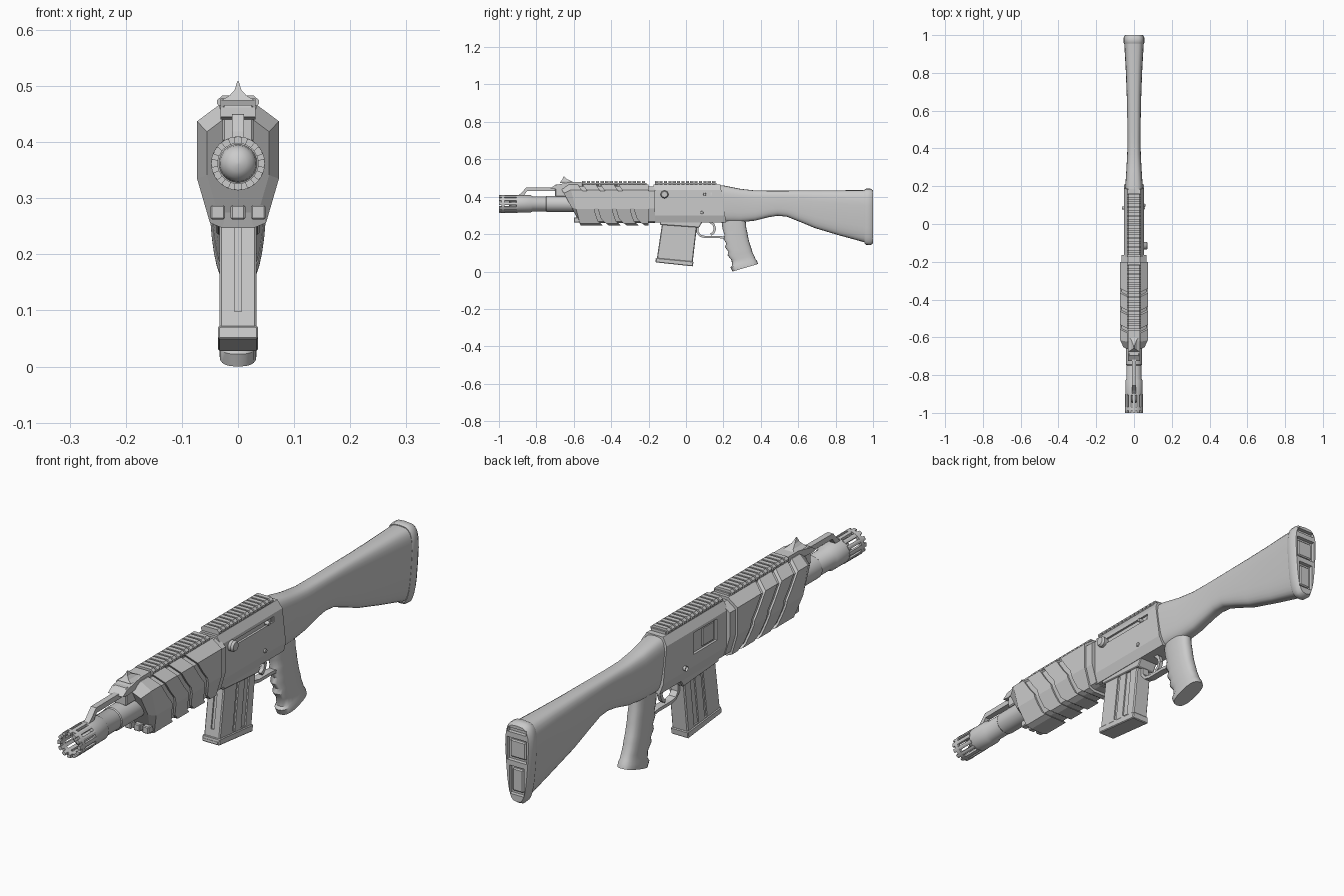
import bpy, bmesh, math
from mathutils import Vector

if "Cube" in bpy.data.objects:
    bpy.data.objects.remove(bpy.data.objects["Cube"])

BZ = 0.362  # bore height


def loft(name, rings, closed=False, smooth=None):
    """Skin equal-length rings of points; cap the ends unless closed into a loop."""
    bm = bmesh.new()
    vs = [[bm.verts.new(p) for p in r] for r in rings]
    n = len(rings[0])
    pairs = list(zip(vs, vs[1:])) + ([(vs[-1], vs[0])] if closed else [])
    for a, b in pairs:
        for i in range(n):
            j = (i + 1) % n
            bm.faces.new((a[i], a[j], b[j], b[i]))
    if not closed:
        bm.faces.new(vs[0])
        bm.faces.new(vs[-1])
    bmesh.ops.recalc_face_normals(bm, faces=bm.faces)
    me = bpy.data.meshes.new(name)
    bm.to_mesh(me)
    bm.free()
    ob = bpy.data.objects.new(name, me)
    bpy.context.collection.objects.link(ob)
    if smooth:
        bpy.ops.object.select_all(action='DESELECT')
        ob.select_set(True)
        bpy.context.view_layer.objects.active = ob
        bpy.ops.object.shade_smooth_by_angle(angle=math.radians(smooth))
    return ob


def prism(name, yz, x0, x1, bevel=0):
    ob = loft(name, [[(x, y, z) for y, z in yz] for x in (x0, x1)])
    if bevel:
        m = ob.modifiers.new("bevel", 'BEVEL')
        m.width, m.segments = bevel, 1
    return ob


def box(name, x0, x1, y0, y1, z0, z1, bevel=0):
    return prism(name, [(y0, z0), (y1, z0), (y1, z1), (y0, z1)], x0, x1, bevel)


def band(name, path, t, x0, x1):
    """Strip of thickness t following a side-view path."""
    pts = [Vector(p) for p in path]
    left, right = [], []
    for i, p in enumerate(pts):
        d = (pts[min(i + 1, len(pts) - 1)] - pts[max(i - 1, 0)]).normalized()
        nrm = Vector((-d.y, d.x)) * t / 2
        left.append(p + nrm)
        right.append(p - nrm)
    return prism(name, left + right[::-1], x0, x1)


def lathe(name, prof, n=32, closed=False):
    rings = [[(r * math.sin(2 * math.pi * i / n), y, BZ + r * math.cos(2 * math.pi * i / n))
              for i in range(n)] for y, r in prof]
    return loft(name, rings, closed, 35)


def cut(ob, cutter):
    cutter.hide_render = True
    cutter.display_type = 'WIRE'
    m = ob.modifiers.new("cut", 'BOOLEAN')
    m.operation, m.object, m.solver = 'DIFFERENCE', cutter, 'EXACT'


def mirrored(half):
    return half + [(-x, z) for x, z in reversed(half)]


# Barrel with collar and domed end inside the muzzle cage
lathe("barrel", [(-0.55, .040), (-0.82, .040), (-0.83, .046), (-0.905, .046), (-0.908, .034),
                 (-0.925, .032), (-0.937, .026), (-0.945, .015), (-0.948, .002)])
lathe("barrel_step", [(-0.55, .043), (-0.745, .043), (-0.75, .039)])
# Slotted muzzle cage
lathe("muzzle_ring", [(-0.97, .036), (-0.97, .048), (-0.987, .048), (-0.987, .036)], closed=True)
for k in range(12):
    a = 2 * math.pi * k / 12
    loft("muzzle_bar", [[(r * math.sin(a + d), y, BZ + r * math.cos(a + d))
                         for r, d in ((.036, -.16), (.047, -.16), (.048, 0), (.047, .16), (.036, .16))]
                        for y in (-0.9, -1.0)])

# Handguard: chamfered shell with a sloping nose, grooved over a smaller core
HG = mirrored([(.034, .466), (.073, .437), (.073, .335), (.05, .256), (.028, .247)])


def guard(name, k, y_back, y_shift):
    def ring(s, fy):
        return [(x * s, fy(z), .36 + (z - .36) * s) for x, z in HG]
    return loft(name, [ring(k, lambda z: y_back),
                       ring(k, lambda z: -.565 - (z - .25) * .27 + y_shift),
                       ring(k * .76, lambda z: -.575 - (z - .25) * .42 + y_shift)])


shell = guard("handguard", 1, -0.2, 0)
guard("handguard_core", .9, -0.165, .012)
for k in range(3):
    o = .096 * k
    cut(shell, band("groove_cutter", [(y + o, z) for y, z in (
        (-.595, .51), (-.555, .45), (-.51, .385), (-.485, .355), (-.474, .31),
        (-.462, .275), (-.435, .25), (-.40, .225))], .02, -.12, .12))
for x in (-.036, 0, .036):
    box("nose_lug", x - .013, x + .013, -.60, -.55, .262, .288, .003)

# Front sight base, point and forward bracket
box("sight_base", -.028, .028, -.70, -.56, .40, .466, .004)
prism("sight_ramp", [(-.725, .445), (-.70, .462), (-.62, .478), (-.56, .478), (-.56, .455), (-.70, .44)],
      -.031, .031)
loft("sight_point", [[(sx * w, yc + sy * l, z) for sx, sy in ((1, 1), (-1, 1), (-1, -1), (1, -1))]
                     for w, l, yc, z in ((.03, .04, -.635, .474), (.015, .028, -.64, .483),
                                         (.006, .013, -.648, .493), (.001, .002, -.653, .509))])
band("sight_bracket", [(-.892, .398), (-.875, .412), (-.852, .439), (-.72, .440), (-.66, .445)],
     .02, -.011, .011)

# Top rails with slats
for name, y0, y1 in (("front_rail", -.555, -.212), ("rear_rail", -.165, .163)):
    box(name, -.03, .03, y0, y1, .445, .474)
    n = 14
    p = (y1 - y0) / n
    for i in range(n):
        loft("rail_slat", [[(x, y, z) for x, z in mirrored([(.028, .483), (.037, .475), (.037, .468), (.029, .46)])]
                           for y in (y0 + i * p, y0 + (i + .72) * p)])

# Receiver with right-hand slot and left-hand port
RC = mirrored([(.034, .464), (.052, .435), (.052, .30), (.04, .262)])
recv = loft("receiver", [[(x, y + k * (z - .26), z) for x, z in RC] for y, k in ((-.175, 0), (.215, -.15))])
cut(recv, box("slot_cutter", .044, .08, -.125, .14, .403, .423))
cut(recv, box("port_cutter", -.08, -.043, -.11, .03, .345, .425))
box("bolt", -.047, -.03, -.10, -.03, .35, .42, .003)
prism("receiver_lip", [(-.14, .25), (.07, .235), (.09, .27), (-.14, .275)], -.038, .038, .003)


def knob(name, y, z, r, x0, x1):
    loft(name, [[(x, y + q * math.cos(a * math.pi / 8), z + q * math.sin(a * math.pi / 8)) for a in range(16)]
                for x, q in ((x0, r * .8), (x1 - .008, r), (x1, r * .75))], smooth=30)


knob("charging_handle", -.115, .412, .021, .03, .072)
knob("receiver_pin", .085, .315, .009, .04, .057)
knob("receiver_pin_left", .085, .315, .009, -.04, -.055)
knob("selector", .10, .413, .008, .04, .061)


# Stock: rounded sections, narrow at the neck and wide at the butt
def stock_ring(y, wt, wb, top, bot, n=28):
    ring = []
    for i in range(n):
        a = 2 * math.pi * i / n
        c, s = math.cos(a), math.sin(a)
        u = math.copysign(abs(c) ** .6, c)
        v = math.copysign(abs(s) ** .6, s)
        w = wb + (wt - wb) * (v + 1) / 2
        ring.append((u * w, y, (top + bot) / 2 + v * (top - bot) / 2))
    return ring


loft("stock", [stock_ring(*s) for s in (
    (.13, .05, .046, .462, .268), (.20, .048, .044, .460, .263), (.29, .042, .038, .442, .263),
    (.37, .037, .035, .433, .272), (.44, .036, .033, .432, .29), (.49, .036, .033, .432, .298),
    (.54, .037, .033, .432, .293), (.61, .039, .033, .433, .265), (.69, .042, .033, .433, .232),
    (.82, .049, .034, .434, .193), (.97, .06, .038, .436, .152))], smooth=40)

# Butt pad with three recessed panels
pad = loft("butt_pad", [stock_ring(*s) for s in (
    (.955, .06, .038, .439, .150), (.962, .063, .041, .443, .143),
    (.986, .063, .041, .443, .141), (1.0, .055, .034, .434, .150))], smooth=40)
for w, z0, z1 in ((.038, .405, .422), (.04, .30, .385), (.03, .175, .28)):
    cut(pad, box("pad_cutter", -w, w, .985, 1.05, z0, z1))
    if z1 - z0 > .05:
        box("pad_block", -w + .008, w - .008, .97, .994, z0 + .01, z1 - .01, .004)

# Pistol grip with finger swells and flared foot
GRIP = [(.188, .28, .318, .28, .029), (.196, .225, .322, .235, .03), (.206, .195, .328, .208, .03),
        (.200, .175, .331, .190, .03), (.215, .15, .336, .166, .03), (.209, .13, .342, .146, .03),
        (.227, .105, .350, .122, .03), (.222, .087, .355, .104, .03), (.244, .06, .364, .085, .029),
        (.246, .032, .372, .066, .03), (.237, .022, .38, .056, .033), (.249, 0, .385, .04, .033)]
loft("grip", [[(w * math.copysign(abs(math.sin(a)) ** .75, math.sin(a)),
                (yf + yr) / 2 + (yr - yf) / 2 * math.copysign(abs(math.cos(a)) ** .75, math.cos(a)),
                (zf + zr) / 2 + (zr - zf) / 2 * math.copysign(abs(math.cos(a)) ** .75, math.cos(a)))
               for a in [2 * math.pi * i / 20 for i in range(20)]]
              for yf, zf, yr, zr, w in GRIP], smooth=40)

# Trigger and guard
band("trigger_guard", [(.062, .26), (.062, .21), (.078, .19), (.105, .184), (.18, .184), (.215, .18)],
     .012, -.014, .014)
band("trigger", [(.125, .27), (.148, .25), (.155, .228), (.147, .208), (.132, .197)], .013, -.007, .007)


# Magazine with side channels, front groove and base plate
def mag(u, v):
    f, r = Vector((-.126, .27)).lerp((-.158, .055), v), Vector((.062, .27)).lerp((.034, .035), v)
    return f.lerp(r, u)


body = prism("magazine", [mag(0, 0), mag(1, 0), mag(1, 1), mag(0, 1)], -.033, .033, .004)
for s in (-1, 1):
    for u0, u1 in ((.40, .47), (.66, .80)):
        xs = sorted((s * .028, s * .05))
        cut(body, prism("channel_cutter", [mag(u0, -.1), mag(u1, -.1), mag(u1, .9), mag(u0, .9)], *xs))
cut(body, prism("front_groove_cutter", [mag(-.1, -.1), mag(.03, -.1), mag(.03, .8), mag(-.1, .8)], -.006, .006))
prism("magazine_base", [mag(-.02, .92), mag(1.02, .92), mag(1.02, 1.03), mag(-.02, 1.03)], -.036, .036, .003)
for z in (.945, .99):
    prism("base_rib", [mag(-.03, z - .015), mag(.05, z - .015), mag(.05, z + .015), mag(-.03, z + .015)], -.03, .03)
